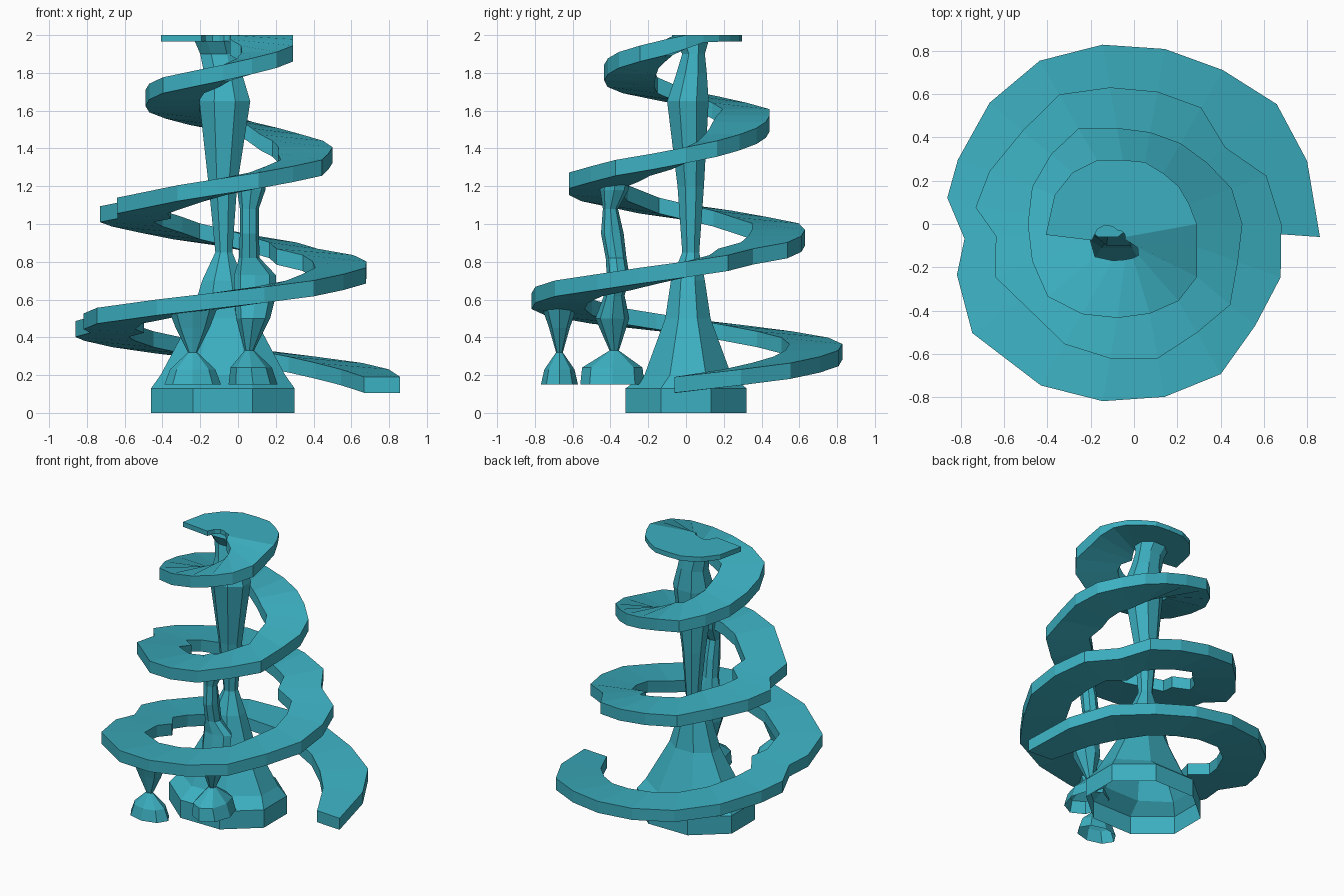
import bpy, bmesh, math

teal = bpy.data.materials.new("teal")
teal.diffuse_color = (0.045, 0.43, 0.53, 1)


def finish(name, bm):
    bmesh.ops.recalc_face_normals(bm, faces=bm.faces)
    mesh = bpy.data.meshes.new(name)
    bm.to_mesh(mesh)
    bm.free()
    mesh.materials.append(teal)
    obj = bpy.data.objects.new(name, mesh)
    bpy.context.collection.objects.link(obj)
    return obj


def loft(name, rings, cap_start=True):
    """Bridge equal-sized loops of points and cap the ends."""
    bm = bmesh.new()
    loops = [[bm.verts.new(p) for p in r] for r in rings]
    n = len(loops[0])
    for a, b in zip(loops, loops[1:]):
        for i in range(n):
            j = (i + 1) % n
            bm.faces.new((a[i], a[j], b[j], b[i]))
    if cap_start:
        bm.faces.new(loops[0][::-1])
    bm.faces.new(loops[-1])
    return finish(name, bm)


def column(name, profile, turn=0.0):
    """Eight-sided, open underneath. Rows: z, centre x, centre y, radius x, radius y."""
    k = 1 / math.cos(turn)
    angles = [turn + math.pi / 4 * i for i in range(8)]
    rings = [[(cx + rx * k * math.cos(a), cy + ry * k * math.sin(a), z) for a in angles]
             for z, cx, cy, rx, ry in profile]
    return loft(name, rings, cap_start=False)


# spiral ramp: outer radius every 20 degrees, one row per turn
turns = [
    [.86, .85, .86, .82, .82, .84, .87, .87, .865, .80, .86, .89, .86, .83, .81, .80, .73, .72],
    [.68, .65, .55, .62, .62, .64, .69, .67, .71, .69, .68, .67, .64, .63, .63, .58, .58, .51],
    [.50, .48, .44, .43, .43, .45, .51, .50, .50, .49, .50, .52, .48, .44, .42, .41, .38, .31],
    [.29, .27, .27, .27, .29, .30, .34, .37, .39, .41],
]
stations = [(20 * i, r) for i, r in enumerate(r for turn in turns for r in turn)]
# ends and the notches on the left side
stations[0] = (-4, .86)
stations[27:30] = [(534, .735), (545, .64), (561, .685)]
stations[9:12] = [(172, .87), (185, .785), (196, .85), (214, .90)]
stations[-1] = (1267, .41)
ramp = []
for i, (deg, outer) in enumerate(stations):
    width = {0: 0.19, 1: 0.27, 2: 0.32}.get(i, 0.285)
    inner = max(outer - width, 0.03)
    mid = 0.155 + 0.00168 * deg
    top, low = min(mid + 0.042, 2.0), min(mid - 0.042, 1.965)
    c, s = math.cos(math.radians(deg)), math.sin(math.radians(deg))
    # innermost turn winds round the off-centre column
    blend = min(max((deg - 960) / 100, 0), 1)
    ix, iy = inner * c - 0.07 * blend, inner * s - 0.06 * blend
    ramp.append([(ix, iy, low), (outer * c, outer * s, low),
                 (outer * c, outer * s, top), (ix, iy, top)])
loft("spiral_ramp", ramp)

# main column with a wide octagonal foot
column("central_column", [
    (0.00, -.08, 0, .38, .32), (0.13, -.08, 0, .38, .32), (0.20, -.08, .01, .33, .23),
    (0.50, -.08, .01, .17, .12), (0.70, -.08, .01, .11, .09), (0.85, -.075, .025, .045, .045),
    (1.20, -.08, .025, .075, .07), (1.65, -.07, .01, .135, .11), (1.80, -.08, .03, .10, .08),
    (1.90, -.10, .04, .10, .06), (1.97, -.12, .03, .11, .09)], math.pi / 8)

# short pillar under the first turn
column("short_pillar", [
    (0.15, -.24, -.67, .15, .098), (0.23, -.24, -.67, .12, .08), (0.32, -.24, -.67, .025, .018),
    (0.45, -.24, -.67, .09, .055), (0.58, -.24, -.67, .14, .10)])

# tall pillar under the second turn
column("tall_pillar", [
    (0.15, .08, -.39, .13, .17), (0.24, .07, -.39, .11, .16), (0.33, .06, -.38, .025, .025),
    (0.50, .08, -.39, .09, .09), (0.62, .09, -.38, .11, .055), (0.73, .09, -.36, .11, .06),
    (0.82, .06, -.37, .055, .055), (0.95, .06, -.39, .05, .06), (1.08, .06, -.40, .05, .04),
    (1.18, .07, -.38, .075, .075), (1.26, .07, -.37, .085, .08)])
